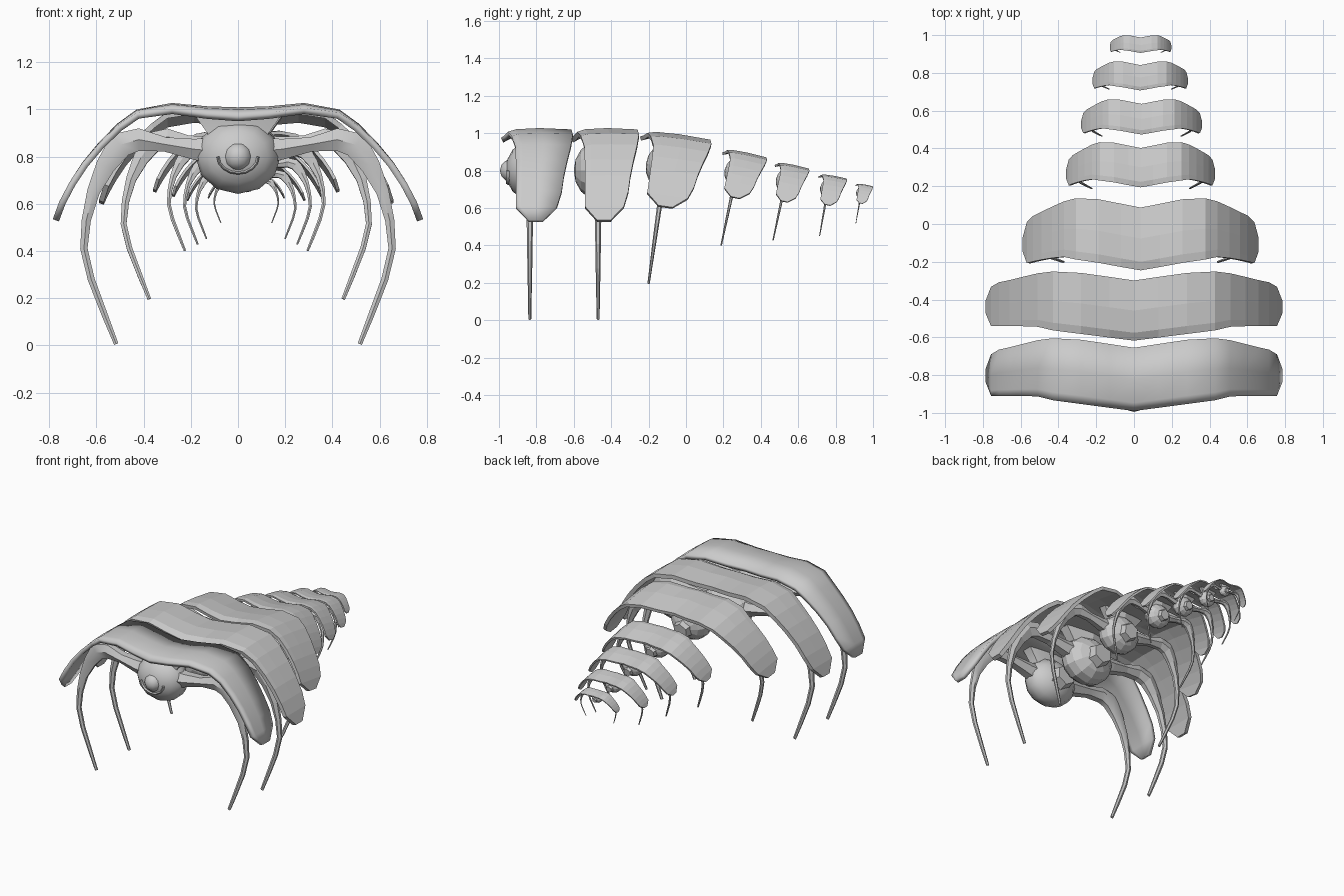
import bpy, bmesh, math
from mathutils import Matrix, Vector

cube = bpy.data.objects.get("Cube")
if cube:
    bpy.data.objects.remove(cube, do_unlink=True)

grey = bpy.data.materials.new("shell_grey")
grey.use_nodes = True
COLOUR = (0.6, 0.6, 0.6, 1)
grey.diffuse_color = COLOUR
grey.node_tree.nodes["Principled BSDF"].inputs["Base Color"].default_value = COLOUR


def finish(bm, name, frame, smooth, closed=True):
    """Place a part in its segment and turn it into an object."""
    bm.transform(frame)
    if closed:
        bmesh.ops.recalc_face_normals(bm, faces=bm.faces[:])
    mesh = bpy.data.meshes.new(name)
    bm.to_mesh(mesh)
    bm.free()
    mesh.materials.append(grey)
    obj = bpy.data.objects.new(name, mesh)
    bpy.context.collection.objects.link(obj)
    if smooth:
        bpy.ops.object.select_all(action='DESELECT')
        obj.select_set(True)
        bpy.context.view_layer.objects.active = obj
        bpy.ops.object.shade_smooth_by_angle(angle=math.radians(40))
    return obj


# Half arch of the plate: x, z, front y, back y
ARCH = [(0, 1.005, -.155, .18), (.13, 1.01, -.138, .2), (.28, 1.025, -.118, .222),
        (.43, .998, -.098, .23), (.51, .94, -.078, .22), (.59, .86, -.075, .2),
        (.66, .775, -.075, .182), (.715, .69, -.075, .17), (.757, .61, -.075, .145),
        (.785, .535, -.005, .07)]
# Position across the plate and drop of the surface there
ROWS = [(0, -.03), (.13, -.006), (.5, .004), (1, -.008)]


def make_plate(name, frame, scale, stretch, smooth):
    bm = bmesh.new()
    half = [(-x, z, f, b) for x, z, f, b in ARCH[:0:-1]]
    cols = []
    for x, z, front, back in half + ARCH:
        # the lip fades out toward the flanks
        fade = max(0, 1 - abs(x) / .7)
        cols.append([bm.verts.new((x, (front + (back - front) * t) * stretch, z + d * fade))
                     for t, d in ROWS])
    for a, b in zip(cols, cols[1:]):
        for j in range(len(ROWS) - 1):
            bm.faces.new((a[j], b[j], b[j + 1], a[j + 1]))
    obj = finish(bm, name, frame, smooth, closed=False)
    mod = obj.modifiers.new("thickness", 'SOLIDIFY')
    mod.thickness = .028 * scale
    mod.offset = -1


def make_sweep(name, frame, path, smooth, side=1, y=0, sides=6):
    """Tapered tube along (x, z, width, depth) points."""
    bm = bmesh.new()
    rings = []
    for i, (x, z, w, d) in enumerate(path):
        a, b = path[max(i - 1, 0)], path[min(i + 1, len(path) - 1)]
        t = Vector((b[0] - a[0], b[1] - a[1])).normalized()
        ring = []
        for k in range(sides):
            ang = 2 * math.pi * (k + .5) / sides
            u, v = math.cos(ang) * w / 2, math.sin(ang) * d / 2
            ring.append(bm.verts.new((side * (x - t.y * u), y + v, z + t.x * u)))
        rings.append(ring)
    for a, b in zip(rings, rings[1:]):
        for k in range(sides):
            n = (k + 1) % sides
            bm.faces.new((a[k], a[n], b[n], b[k]))
    bm.faces.new(rings[0])
    bm.faces.new(rings[-1])
    finish(bm, name, frame, smooth)


# Arm leaving the hub, then bending down into the thin leg
LEG = [(.06, .82, .15, .13), (.19, .832, .1, .11), (.31, .852, .07, .09),
       (.42, .872, .11, .08), (.5, .85, .13, .07), (.562, .76, .095, .05),
       (.613, .65, .062, .04), (.643, .53, .045, .034), (.653, .41, .036, .03),
       (.622, .28, .034, .026), (.565, .13, .03, .02), (.516, .006, .022, .016)]
# Neck joining the hub to the underside of the plate
NECK = [(0, .8, .3, .14), (0, .9, .3, .12), (0, .985, .44, .14)]


def make_hub(name, frame, smooth):
    bm = bmesh.new()
    size = Matrix.Translation((0, 0, .8)) @ Matrix.Diagonal((.18, .13, .158, 1))
    bmesh.ops.create_uvsphere(bm, u_segments=12, v_segments=8, radius=1,
                              matrix=size @ Matrix.Rotation(math.pi / 2, 4, 'X'))
    finish(bm, name, frame, smooth)


def make_drum(name, frame, y, depth, radius):
    """Six-sided joint drum lying along y."""
    bm = bmesh.new()
    bmesh.ops.create_cone(bm, cap_ends=True, segments=6, radius1=radius, radius2=radius * .8,
                          depth=depth, matrix=Matrix.Translation((0, y, .79))
                          @ Matrix.Rotation(-math.pi / 2, 4, 'X'))
    finish(bm, name, frame, False)


# Segments front to back: x, y, z, scale, tilt in degrees, plate stretch
SEGMENTS = [(0, -.835, 1, 1, 0, 1), (0, -.47, 1, 1, 0, .95),
            (.035, -.09, .98, .796, -8, 1.25), (.035, .292, .89, .503, -12, 1.25),
            (.04, .55, .825, .408, -12, 1.2), (.033, .77, .767, .322, -10, 1.25),
            (.035, .944, .722, .208, -10, 1.18)]

for i, (x, y, z, s, tilt, stretch) in enumerate(SEGMENTS, 1):
    frame = (Matrix.Translation((x, y, z)) @ Matrix.Rotation(math.radians(tilt), 4, 'X')
             @ Matrix.Scale(s, 4) @ Matrix.Translation((0, 0, -1)))
    smooth = i == 1
    make_plate(f"plate_{i}", frame, s, stretch, smooth)
    make_hub(f"hub_{i}", frame, smooth)
    make_sweep(f"neck_{i}", frame, NECK, smooth)
    for side, label in ((1, "left"), (-1, "right")):
        make_sweep(f"{label}_leg_{i}", frame, LEG, smooth, side)
    make_drum(f"rear_joint_{i}", frame, .13, .07, .085)
    if i == 1:
        # Front knob with a crescent rim below it
        bm = bmesh.new()
        bmesh.ops.create_uvsphere(bm, u_segments=12, v_segments=6, radius=.06,
                                  matrix=Matrix.Translation((0, -.1, .8)))
        finish(bm, "front_knob", frame, True)
        arc = []
        for k in range(9):
            ang = math.pi * (1 + k / 8)
            arc.append((.085 * math.cos(ang), .8 + .07 * math.sin(ang), .014, .03))
        make_sweep("front_crescent", frame, arc, True, y=-.112)
